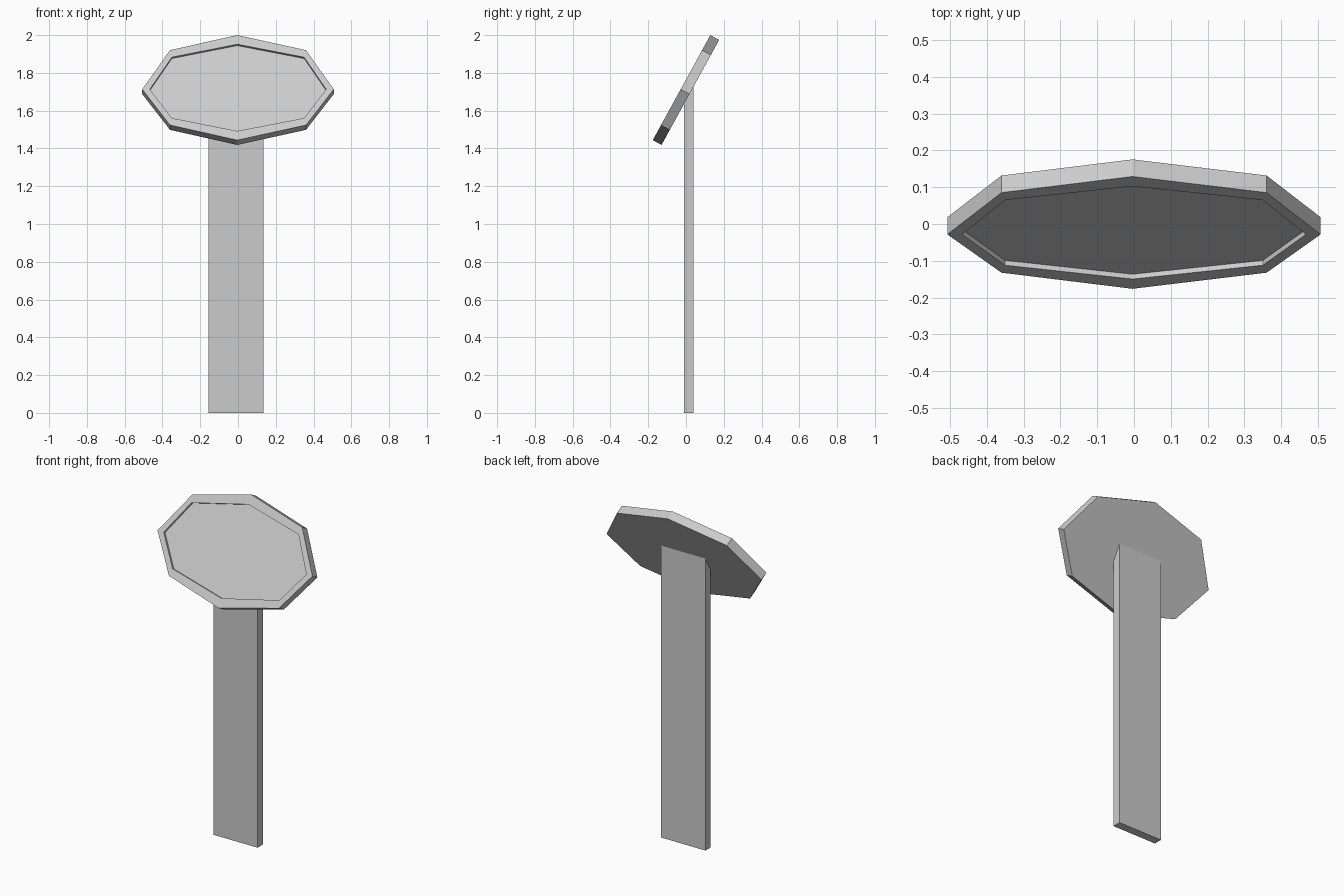
import bpy, bmesh, math
from mathutils import Matrix

if "Cube" in bpy.data.objects:
    bpy.data.objects.remove(bpy.data.objects["Cube"])

TILT = math.atan2(0.556, 0.305)
THICK, RECESS = 0.053, 0.015


def finish(name, bm, matrix=None):
    bmesh.ops.recalc_face_normals(bm, faces=bm.faces)
    me = bpy.data.meshes.new(name)
    bm.to_mesh(me)
    bm.free()
    if matrix:
        me.transform(matrix)
    ob = bpy.data.objects.new(name, me)
    bpy.context.collection.objects.link(ob)
    return ob


def octagon(side, diag, tip):
    """Flattened octagon: half width, diagonal corner, half height."""
    dx, dy = diag
    return [(side, -0.01), (dx, dy), (-0.004, tip), (-dx, dy),
            (-side, -0.01), (-dx, -dy), (-0.004, -tip), (dx, -dy)]


# Tilted octagonal panel with a shallow recess in its face
outer = octagon(0.507, (0.36, 0.226), 0.317)
inner = octagon(0.467, (0.35, 0.184), 0.262)
bm = bmesh.new()
rings = [[bm.verts.new((x, y, z)) for x, y in outline]
         for outline, z in ((outer, -THICK), (outer, 0), (inner, 0), (inner, -RECESS))]
for a, b in zip(rings, rings[1:]):
    for i in range(8):
        j = (i + 1) % 8
        bm.faces.new((a[i], a[j], b[j], b[i]))
bm.faces.new(rings[0][::-1])
bm.faces.new(rings[-1])
finish("sign_panel", bm,
       Matrix.Translation((0, -0.0235, 1.722)) @ Matrix.Rotation(TILT, 4, 'X'))

# Flat post, its top cut to the slope of the panel's back
profile = [(-0.01, 0), (0.04, 0), (0.04, 1.735), (-0.01, 1.644)]
bm = bmesh.new()
face = bm.faces.new([bm.verts.new((-0.155, y, z)) for y, z in profile])
ext = bmesh.ops.extrude_face_region(bm, geom=[face])
bmesh.ops.translate(bm, vec=(0.29, 0, 0),
                    verts=[v for v in ext["geom"] if isinstance(v, bmesh.types.BMVert)])
finish("post", bm)
